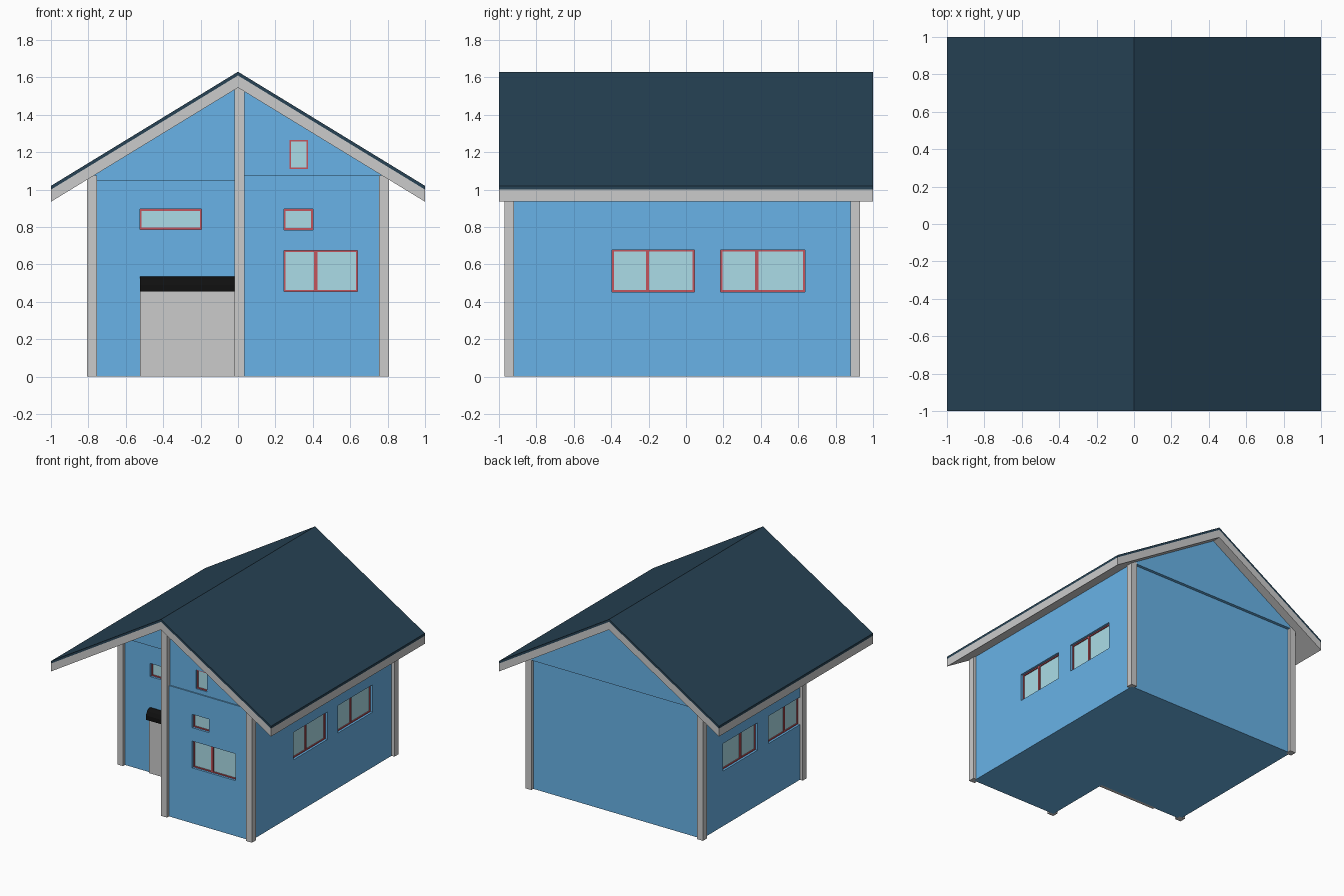
import bpy, bmesh

if "Cube" in bpy.data.objects:
    bpy.data.objects.remove(bpy.data.objects["Cube"])


def material(name, rgb):
    m = bpy.data.materials.new(name)
    m.diffuse_color = (*rgb, 1)
    m.use_nodes = True
    m.node_tree.nodes["Principled BSDF"].inputs["Base Color"].default_value = m.diffuse_color
    return m


BLUE = material("blue_wall", (0.14, 0.45, 0.80))
NAVY = material("navy_roof", (0.02, 0.055, 0.09))
GLASS = material("pale_glass", (0.41, 0.72, 0.80))
RED = material("red_frame", (0.55, 0.09, 0.11))
BLACK = material("black_canopy", (0.005, 0.005, 0.005))


def finish(name, bm, mat=None):
    bmesh.ops.recalc_face_normals(bm, faces=bm.faces)
    me = bpy.data.meshes.new(name)
    bm.to_mesh(me)
    bm.free()
    ob = bpy.data.objects.new(name, me)
    bpy.context.collection.objects.link(ob)
    if mat:
        me.materials.append(mat)
    return ob


def add_prism(bm, profile, a, b, axis="y"):
    """Extrude a closed profile from a to b: (x, z) along y, or (y, z) along x."""
    place = (lambda p, t: (p[0], t, p[1])) if axis == "y" else (lambda p, t: (t, p[0], p[1]))
    face = bm.faces.new([bm.verts.new(place(p, a)) for p in profile])
    new = bmesh.ops.extrude_face_region(bm, geom=[face])["geom"]
    for v in new:
        if isinstance(v, bmesh.types.BMVert):
            if axis == "y":
                v.co.y = b
            else:
                v.co.x = b


def prism(name, profile, a, b, mat=None, axis="y"):
    bm = bmesh.new()
    add_prism(bm, profile, a, b, axis)
    return finish(name, bm, mat)


def add_box(bm, x0, x1, y0, y1, z0, z1):
    add_prism(bm, [(x0, z0), (x1, z0), (x1, z1), (x0, z1)], y0, y1)


def box(name, *bounds, mat=None):
    bm = bmesh.new()
    add_box(bm, *bounds)
    return finish(name, bm, mat)


SLOPE = 0.61
WX, FRONT, RECESS, BACK = 0.78, -0.945, -0.39, 0.905


def under(x):
    """Height just inside the roof slab at x."""
    return 1.56 - SLOPE * abs(x)


# Roof: dark cover over a pale slab
def roof_layer(name, top, bottom, mat=None):
    prism(name, [(-1, top - SLOPE), (0, top), (1, top - SLOPE),
                 (1, bottom - SLOPE), (0, bottom), (-1, bottom - SLOPE)], -1, 1, mat)


roof_layer("roof_cover", 1.63, 1.61, NAVY)
roof_layer("roof_slab", 1.61, 1.545)

# Walls: main block plus the projecting right half
main = prism("main_walls", [(-WX, 0), (WX, 0), (WX, under(WX)), (0, under(0)), (-WX, under(WX))],
             RECESS, BACK, BLUE)
wing = prism("front_wing", [(0, 0), (WX, 0), (WX, under(WX)), (0, under(0))],
             FRONT + 0.01, -0.30, BLUE)
panel = box("front_wing_lower_wall", 0, WX, FRONT, FRONT + 0.011, 0, 1.075, mat=BLUE)

# Gable panels standing slightly proud
prism("back_gable", [(-WX, 1.065), (WX, 1.065), (WX, under(WX)), (0, under(0)), (-WX, under(WX))],
      BACK - 0.01, BACK + 0.024, BLUE)
prism("left_front_gable", [(-WX, 1.045), (0, 1.045), (0, under(0)), (-WX, under(WX))],
      RECESS - 0.012, RECESS + 0.01, BLUE)

# Corner posts
for name, x, y in (("post_front_right", WX, FRONT), ("post_front_left", -WX, RECESS),
                   ("post_back_right", WX, BACK), ("post_back_left", -WX, BACK)):
    box(name, x - 0.026, x + 0.026, y - 0.026, y + 0.026, 0, 1.075)
box("post_front_middle", -0.02, 0.035, FRONT - 0.026, FRONT + 0.026, 0, 1.56)

# Windows: recess cutter, glass and frame bars
cutter_bm = bmesh.new()
DEPTH = 0.03


def window(name, side, u0, u1, z0, z1, plane, double=False):
    """side 0 faces the front; side +1 or -1 faces that x direction."""
    def put(bm, a, b, c, d, d0, d1):
        if side == 0:
            add_box(bm, a, b, plane + d0, plane + d1, c, d)
        else:
            x = sorted((side * (plane - d0), side * (plane - d1)))
            add_box(bm, *x, a, b, c, d)

    put(cutter_bm, u0, u1, z0, z1, -0.05, DEPTH)
    bm = bmesh.new()
    put(bm, u0, u1, z0, z1, DEPTH - 0.004, DEPTH + 0.005)
    finish(name + "_glass", bm, GLASS)
    bm = bmesh.new()
    t = 0.009
    bars = [(u0, u0 + t, z0, z1), (u1 - t, u1, z0, z1), (u0, u1, z0, z0 + t), (u0, u1, z1 - t, z1)]
    if double:
        m = u0 + 0.43 * (u1 - u0)
        bars.append((m - 0.009, m + 0.009, z0, z1))
    for bar in bars:
        put(bm, *bar, DEPTH - 0.012, DEPTH + 0.004)
    finish(name + "_frame", bm, RED)


window("front_large_window", 0, 0.245, 0.64, 0.455, 0.675, FRONT, True)
window("front_small_window", 0, 0.245, 0.40, 0.785, 0.895, FRONT)
window("front_attic_window", 0, 0.275, 0.375, 1.11, 1.265, FRONT)
window("left_front_window", 0, -0.525, -0.195, 0.787, 0.895, RECESS)
for s, label in ((1, "right"), (-1, "left")):
    window(label + "_side_window_front", s, -0.395 if s > 0 else -0.366, 0.045, 0.453, 0.678, WX, True)
    window(label + "_side_window_back", s, 0.185, 0.635, 0.453, 0.678, WX, True)

cutter = finish("window_cutter", cutter_bm)
cutter.hide_render = True
cutter.hide_set(True)
for wall in (main, wing, panel):
    mod = wall.modifiers.new("window_recesses", "BOOLEAN")
    mod.operation = "DIFFERENCE"
    mod.solver = "EXACT"
    mod.object = cutter
    bpy.context.view_layer.objects.active = wall
    bpy.ops.object.modifier_apply(modifier=mod.name)
bpy.data.objects.remove(cutter)

# Wide door and sloping canopy in the recess
box("door", -0.525, 0, RECESS - 0.015, RECESS + 0.01, 0, 0.46)
prism("door_canopy", [(RECESS, 0.455), (RECESS - 0.058, 0.455), (RECESS - 0.056, 0.49),
                      (RECESS - 0.04, 0.52), (RECESS - 0.015, 0.535), (RECESS, 0.535)],
      -0.525, 0, BLACK, axis="x")
